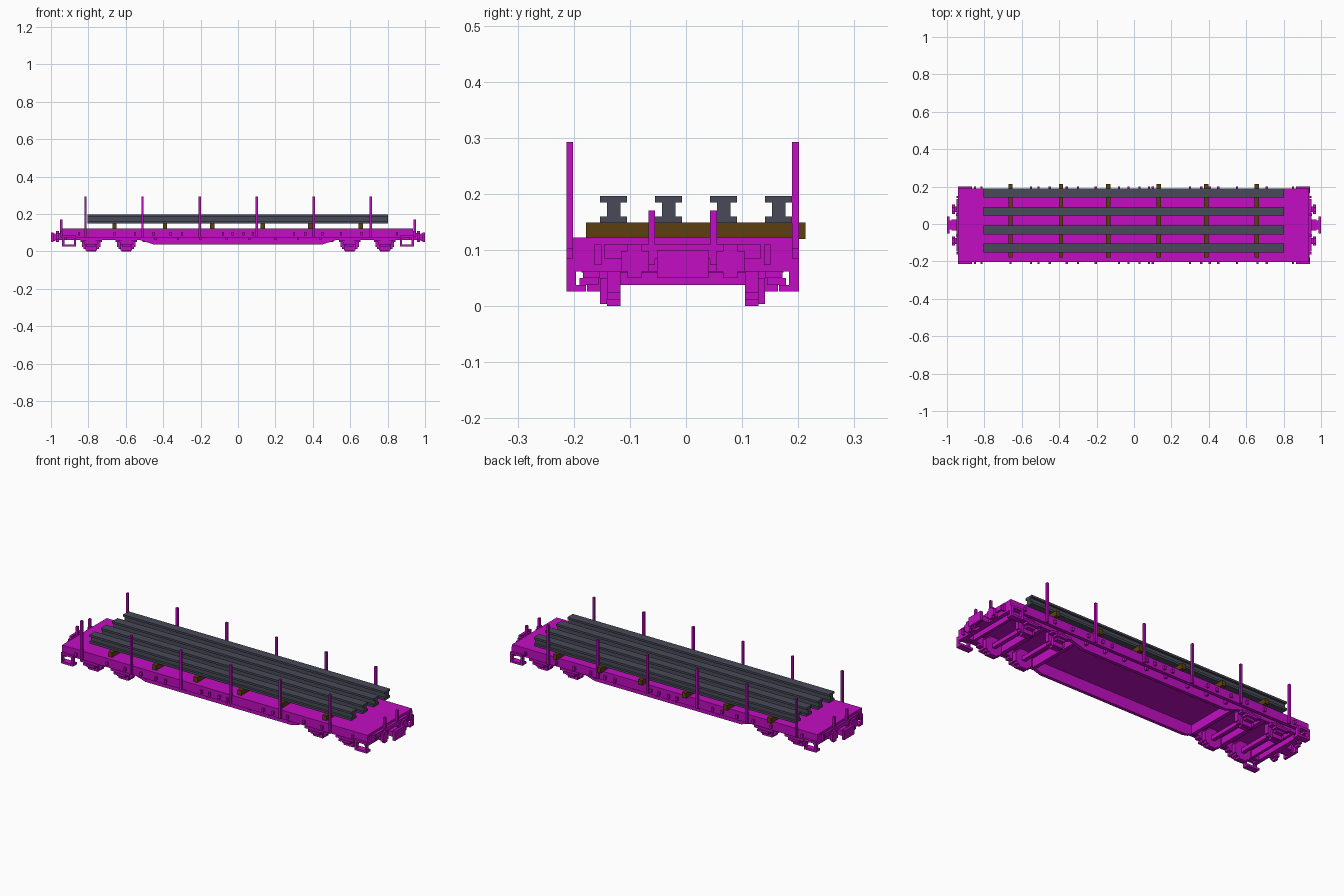
import bpy, bmesh
from mathutils import Matrix

cube = bpy.data.objects.get("Cube")
if cube:
    bpy.data.objects.remove(cube)

YC = -0.006   # centre line of the wagon
V = 0.0117    # thickness of the thinnest parts


def material(name, rgb):
    m = bpy.data.materials.new(name)
    m.use_nodes = True
    m.diffuse_color = (*rgb, 1)
    m.node_tree.nodes["Principled BSDF"].inputs["Base Color"].default_value = (*rgb, 1)
    return m


MAGENTA = material("magenta paint", (0.54, 0.004, 0.54))
STEEL = material("dark steel", (0.063, 0.07, 0.095))
WOOD = material("brown timber", (0.107, 0.051, 0.005))


def finish(name, bm, mat):
    me = bpy.data.meshes.new(name)
    bmesh.ops.recalc_face_normals(bm, faces=bm.faces)
    bm.to_mesh(me)
    bm.free()
    me.materials.append(mat)
    ob = bpy.data.objects.new(name, me)
    bpy.context.collection.objects.link(ob)
    return ob


def boxes(name, items, mat=MAGENTA, ends=False, sides=False):
    """Join boxes (x0, x1, y0, y1, z0, z1); y counts from the centre line."""
    bm = bmesh.new()
    for x0, x1, y0, y1, z0, z1 in items:
        for sx in ((1, -1) if ends else (1,)):
            for sy in ((1, -1) if sides else (1,)):
                c = (sx * (x0 + x1) / 2, YC + sy * (y0 + y1) / 2, (z0 + z1) / 2)
                size = Matrix.Diagonal((x1 - x0, y1 - y0, z1 - z0, 1))
                bmesh.ops.create_cube(bm, size=1, matrix=Matrix.Translation(c) @ size)
    return finish(name, bm, mat)


def prism(name, profile, axis, start, end, mat):
    """Extrude a closed profile along x (profile y, z) or y (profile x, z)."""
    bm = bmesh.new()
    place = (lambda a, b: (start, a, b)) if axis == "x" else (lambda a, b: (a, start, b))
    face = bm.faces.new([bm.verts.new(place(*p)) for p in profile])
    ext = bmesh.ops.extrude_face_region(bm, geom=[face])["geom"]
    d = end - start
    bmesh.ops.translate(bm, vec=(d, 0, 0) if axis == "x" else (0, d, 0),
                        verts=[v for v in ext if isinstance(v, bmesh.types.BMVert)])
    return finish(name, bm, mat)


# Deck, outer sills and headstocks
boxes("deck", [(-0.94, 0.936, -0.196, 0.196, 0.1, 0.122)])
boxes("side_sill", [(-0.94, 0.936, 0.178, 0.196, 0.073, 0.11)], sides=True)
boxes("headstock", [(0.915, 0.938, -0.196, 0.196, 0.062, 0.11),
                    (0.938, 0.95, -0.14, 0.14, 0.085, 0.11)], ends=True)

# Deep inner sills that taper up towards the bogies
belly = [(-0.92, 0.1), (-0.92, 0.062), (-0.53, 0.062), (-0.45, 0.037),
         (0.45, 0.037), (0.53, 0.062), (0.92, 0.062), (0.92, 0.1)]
for side, y in (("left", YC + 0.147), ("right", YC - 0.165)):
    prism("inner_sill_" + side, belly, "y", y, y + 0.018, MAGENTA)

# Cross members under the deck
boxes("cross_member", [(0.49, 0.51, -0.15, 0.15, 0.05, 0.1),
                       (0.68, 0.705, -0.15, 0.15, 0.062, 0.1),
                       (0.87, 0.885, -0.15, 0.15, 0.062, 0.1)], ends=True)

# Wheels, axles, axle boxes and springs
wheels, axles, bearings = [], [], []
for x in (0.597, 0.785):
    for half, z0, z1 in ((0.026, 0, 0.1), (0.042, 0.012, 0.088), (0.05, 0.024, 0.076)):
        wheels.append((x - half, x + half, 0.111, 0.135, z0, z1))
    wheels.append((x - 0.03, x + 0.03, 0.135, 0.147, 0.004, 0.05))
    axles.append((x - 0.01, x + 0.01, -0.12, 0.12, 0.038, 0.06))
    bearings += [(x - 0.024, x + 0.024, 0.147, 0.17, 0.026, 0.075),
                 (x - 0.058, x + 0.058, 0.147, 0.178, 0.05, 0.062),
                 (x - 0.035, x + 0.035, 0.15, 0.184, 0.038, 0.05)]
boxes("wheels", wheels, ends=True, sides=True)
boxes("axles", axles, ends=True)
boxes("axle_boxes", bearings, ends=True, sides=True)

# Corner steps hanging from the sills
boxes("corner_steps", [(0.865, 0.94, 0.172, 0.207, 0.026, 0.026 + V),
                       (0.865, 0.865 + V, 0.19, 0.207, 0.03, 0.08),
                       (0.94 - V, 0.94, 0.19, 0.207, 0.03, 0.08),
                       (0.865, 0.94, 0.195, 0.207, 0.073, 0.085)], ends=True, sides=True)

# Couplers, buffers and end fittings
boxes("coupler", [(0.935, 0.975, -0.03, 0.03, 0.062, 0.09),
                  (0.975, 0.988, -0.024, 0.024, 0.056, 0.096),
                  (0.986, 1.0, -0.046, 0.046, 0.05, 0.1)], ends=True)
boxes("buffers", [(0.935, 0.962, 0.07, 0.1, 0.062, 0.098),
                  (0.958, 0.972, 0.06, 0.11, 0.062, 0.098),
                  (0.958, 0.972, 0.072, 0.098, 0.05, 0.11),
                  (0.936, 0.95, 0.145, 0.157, 0.073, 0.11)], ends=True, sides=True)
boxes("end_posts", [(0.939, 0.951, 0.049, 0.061, 0.073, 0.171)], ends=True, sides=True)

# Tall side stakes in their pockets
stake_x = [-0.815 + 0.305 * i for i in range(6)]
boxes("side_stakes", [(x - V / 2, x + V / 2, 0.195, 0.207, 0.075, 0.293)
                      for x in stake_x], sides=True)

# Lashing hooks and ribs along the sills
hook_x = (0.03, 0.08, 0.3, 0.36, 0.45, 0.55, 0.66, 0.85)
boxes("lashing_hooks", [(x - V / 2, x + V / 2, 0.195, 0.207, 0.085, 0.104)
                        for x in hook_x], ends=True, sides=True)
boxes("sill_ribs", [(x - V / 2, x + V / 2, 0.163, 0.18, 0.06, 0.1)
                    for x in (0.06, 0.2, 0.32, 0.44)], ends=True, sides=True)

# Timber bearers across the deck
boxes("timber_bearers", [(x - V, x + V, -0.172, 0.219, 0.12, 0.149)
                         for x in (-0.66, -0.39, -0.137, 0.133, 0.387, 0.657)], WOOD)

# Steel beams with a wide foot, a narrow web and a wide head
half = [(0.024, 0.148), (0.024, 0.16), (0.012, 0.16),
        (0.012, 0.185), (0.024, 0.185), (0.024, 0.196)]
for i in range(4):
    y = -0.129 + 0.098 * i
    outline = [(y + a, z) for a, z in half] + [(y - a, z) for a, z in reversed(half)]
    prism("steel_beam_%d" % (i + 1), outline, "x", -0.805, 0.803, STEEL)
